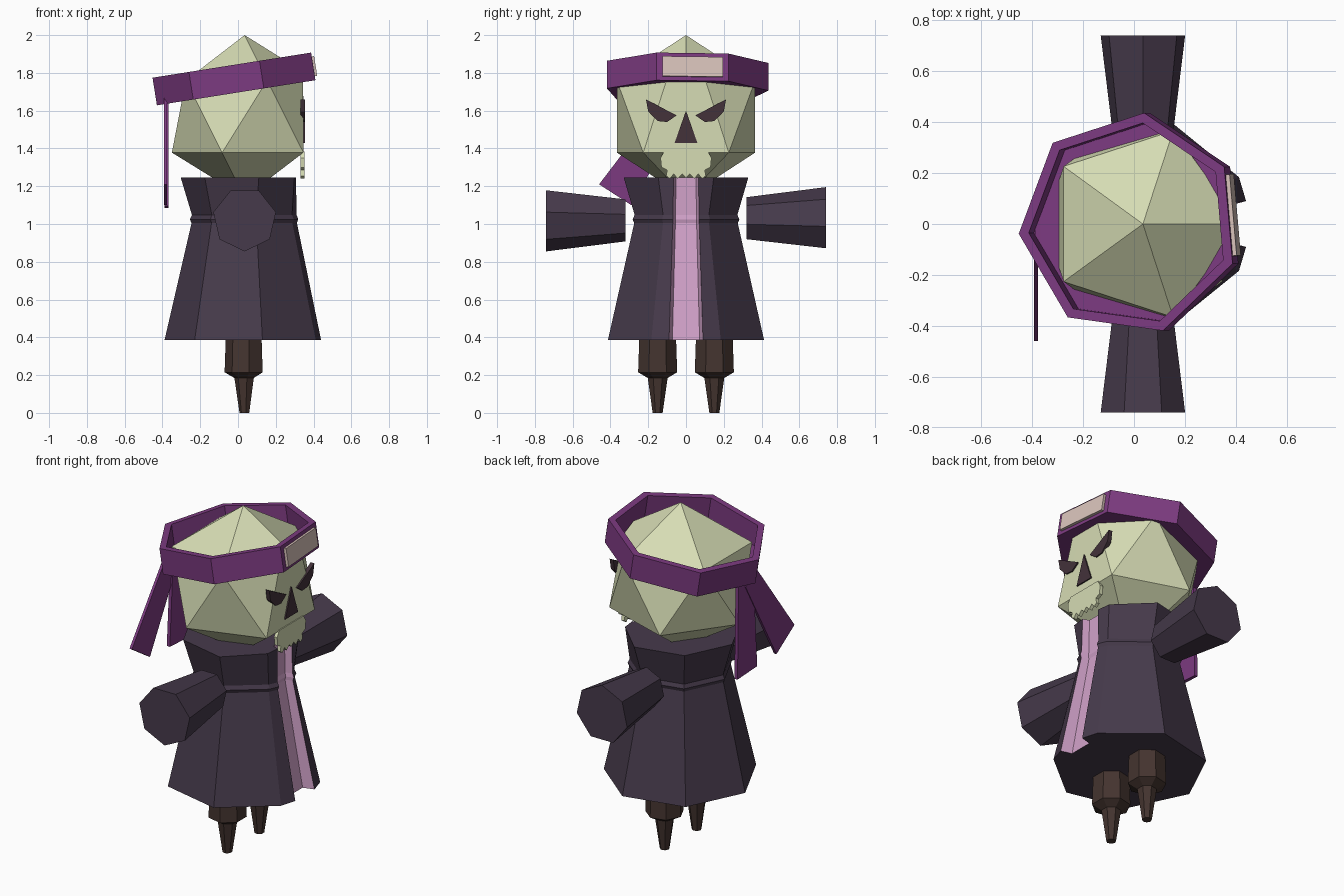
import bpy, bmesh
from math import sin, cos, pi, radians
from mathutils import Matrix, Vector

if "Cube" in bpy.data.objects:
    bpy.data.objects.remove(bpy.data.objects["Cube"])


def material(name, hex_code):
    # hex sRGB to linear
    rgb = [int(hex_code[i:i + 2], 16) / 255 for i in (0, 2, 4)]
    m = bpy.data.materials.new(name)
    m.diffuse_color = [c / 12.92 if c < .04045 else ((c + .055) / 1.055) ** 2.4 for c in rgb] + [1]
    m.use_nodes = True
    m.node_tree.nodes["Principled BSDF"].inputs["Base Color"].default_value = m.diffuse_color
    return m


BONE = material("bone", "D6DCB4")
ROBE = material("dark_robe", "463A4B")
PINK = material("pink_lining", "D2A2CA")
PURPLE = material("purple_cloth", "7C3A80")
PLATE = material("pale_plate", "D8C2BA")
BROWN = material("dark_brown", "44342F")
SOCKET = material("socket_brown", "43323A")
CX = .035


def finish(name, bm, *mats):
    bmesh.ops.recalc_face_normals(bm, faces=bm.faces)
    me = bpy.data.meshes.new(name)
    bm.to_mesh(me)
    bm.free()
    for m in mats:
        me.materials.append(m)
    ob = bpy.data.objects.new(name, me)
    bpy.context.collection.objects.link(ob)
    return ob


def loft(name, rings, *mats, strip=()):
    """Skin closed rings and cap both ends; strip columns take the second material."""
    bm = bmesh.new()
    vs = [[bm.verts.new(p) for p in r] for r in rings]
    n = len(vs[0])
    for a, b in zip(vs, vs[1:]):
        for i in range(n):
            j = (i + 1) % n
            f = bm.faces.new((a[i], a[j], b[j], b[i]))
            f.material_index = int(i in strip)
    bm.faces.new(vs[0])
    bm.faces.new(vs[-1])
    return finish(name, bm, *mats)


def ring(r, z, start=pi, n=7, cx=0, cy=0):
    return [(cx + r * cos(start + 2 * pi * i / n), cy + r * sin(start + 2 * pi * i / n), z)
            for i in range(n)]


def slab(name, pts, x0, x1, mat):
    """Flat outline in (y, z), extruded from x0 to x1."""
    return loft(name, [[(x, y, z) for y, z in pts] for x in (x0, x1)], mat)


# Head: icosahedron with its front corner sliced flat
R, CUT = .385, .345
front = Vector((CX + R, 0, 1.76))
apex = Vector((CX, 0, 2))
upper = [Vector(p) for p in ring(R, 1.76, 0, 5, CX)][1:]
lower = [Vector(p) for p in ring(R, 1.378, pi, 5, CX)]
slice_pts = [front.lerp(p, (front.x - CUT) / (front.x - p.x))
             for p in (apex, upper[0], upper[3])]
bm = bmesh.new()
for p in [apex, Vector((CX, 0, 1.14))] + upper + lower + slice_pts:
    bm.verts.new(p)
bmesh.ops.convex_hull(bm, input=bm.verts)
finish("head", bm, BONE)

# Face plates
eye = [(.05, 1.575), (.10, 1.54), (.15, 1.545), (.20, 1.595), (.212, 1.66), (.165, 1.635)]
for s, side in ((1, "left"), (-1, "right")):
    slab(side + "_eye", [(s * y, z) for y, z in eye], .33, .354, SOCKET)
slab("nose", [(-.06, 1.43), (.06, 1.43), (0, 1.6)], .335, .354, SOCKET)
half = [(.07, 1.385), (.115, 1.385), (.135, 1.35), (.13, 1.3), (.1, 1.285), (.105, 1.255),
        (.085, 1.24), (.065, 1.265), (.045, 1.24), (.02, 1.265)]
slab("jaw", half + [(0, 1.245)] + [(-y, z) for y, z in reversed(half)], .332, .352, BONE)

# Robe: seven-sided with an open front showing the lining
rings = []
# z, radius, front corner x, flap edge x, flap half width, lining x
for z, r, fx, ex, w, ix in ((.385, .424, .412, .44, .09, .375),
                            (1.005, .281, .288, .312, .07, .27),
                            (1.025, .290, .296, .319, .07, .275),
                            (1.048, .279, .286, .310, .07, .27),
                            (1.245, .338, .298, .307, .065, .27)):
    pts = ring(r, z, pi / 7, 7, CX)
    pts[0] = (fx, pts[0][1], z)
    pts[6] = (fx, pts[6][1], z)
    rings.append(pts + [(ex, -w, z), (ix, -w * .8, z), (ix, w * .8, z), (ex, w, z)])
loft("robe", rings, ROBE, PINK, strip=(7, 8, 9))

# Sleeves and legs
for s, side in ((1, "left"), (-1, "right")):
    sleeve = []
    for y, r in ((.32, .117), (.74, .17)):
        sleeve.append([(CX + a, s * y, 1.025 + b) for a, b, _ in ring(r, 0, s * pi / 2)])
    loft(side + "_sleeve", sleeve, ROBE)
    loft(side + "_leg", [ring(r, z, pi / 7, 7, CX, s * .15) for z, r in
                         ((0, .027), (.185, .054), (.215, .106), (.45, .098))], BROWN)

# Headband: tilted hollow ring with a floor, and its front plate
tilt = Matrix.Translation((-.008, 0, 1.77)) @ Matrix.Rotation(radians(-9), 4, 'Y')
a0 = radians(185)
band = loft("headband", [ring(r, z, a0) for r, z in
                         ((.44, -.074), (.44, .074), (.40, .074), (.40, -.055))], PURPLE)
band.matrix_world = tilt
plate = slab("band_plate", [(-.16, -.053), (.16, -.053), (.16, .053), (-.16, .053)],
             .39, .412, PLATE)
plate.matrix_world = tilt @ Matrix.Rotation(radians(5), 4, 'Z')

# Two cloth tails hanging from the back of the band
slab("slanted_tail", [(-.11, 1.67), (.0, 1.61), (-.29, 1.10), (-.46, 1.21)], -.392, -.376, PURPLE)
slab("straight_tail", [(-.08, 1.66), (.06, 1.66), (.07, 1.085), (-.115, 1.095)],
     -.388, -.368, PURPLE)
